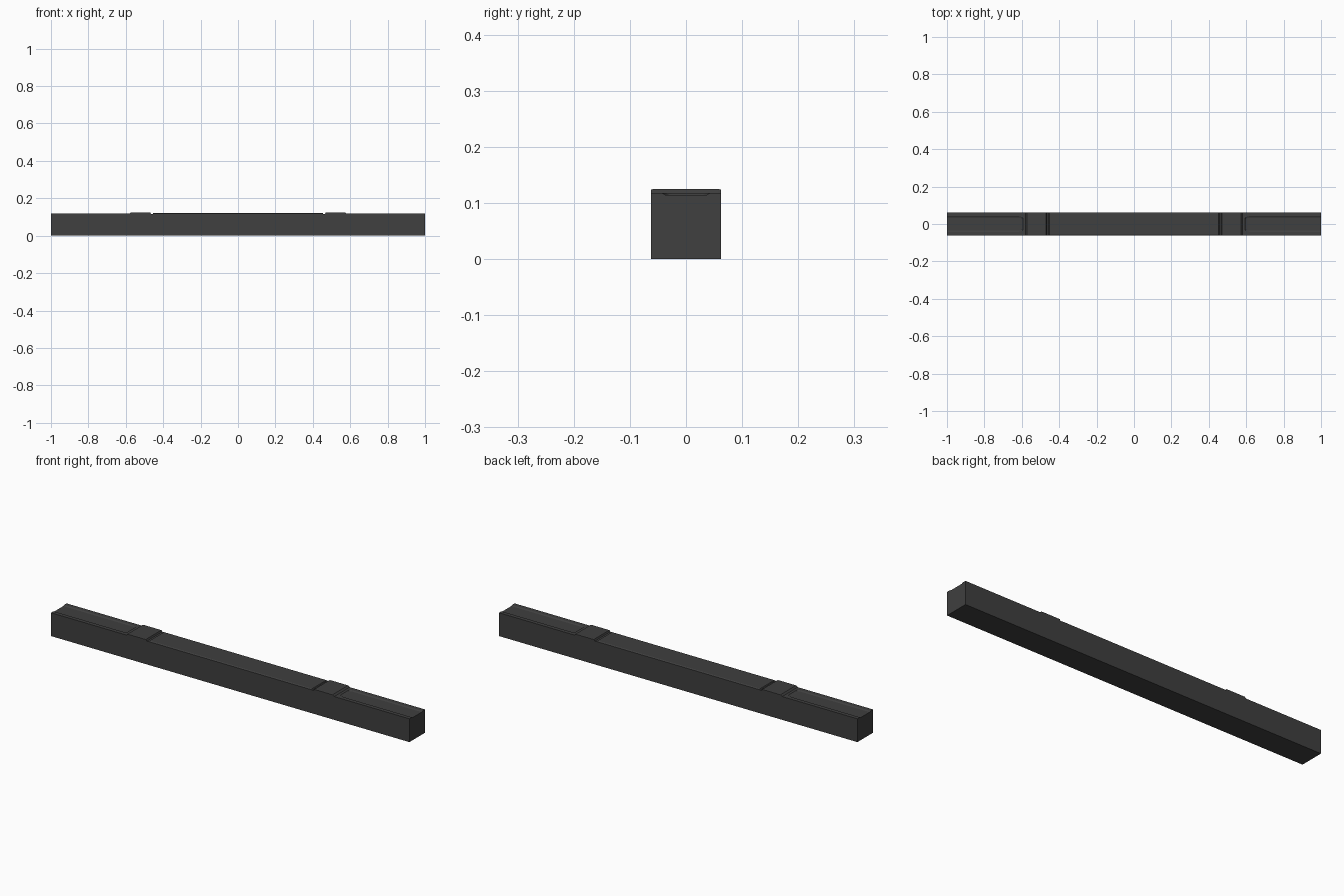
import bpy, bmesh

if "Cube" in bpy.data.objects:
    bpy.data.objects.remove(bpy.data.objects["Cube"])

mat = bpy.data.materials.new("dark_concrete")
mat.diffuse_color = (0.05, 0.05, 0.05, 1)
mat.use_nodes = True
mat.node_tree.nodes["Principled BSDF"].inputs["Base Color"].default_value = mat.diffuse_color
HW = 0.062


def loft(name, sections):
    # skin closed cross-sections (x, [(y, z), ...]) along x and cap both ends
    bm = bmesh.new()
    rings = [[bm.verts.new((x, y, z)) for y, z in pts] for x, pts in sections]
    n = len(rings[0])
    for a, b in zip(rings, rings[1:]):
        for i in range(n):
            bm.faces.new((a[i], a[(i + 1) % n], b[(i + 1) % n], b[i]))
    bm.faces.new(rings[0])
    bm.faces.new(rings[-1])
    bmesh.ops.remove_doubles(bm, verts=bm.verts, dist=1e-6)
    bmesh.ops.recalc_face_normals(bm, faces=bm.faces)
    me = bpy.data.meshes.new(name)
    bm.to_mesh(me)
    bm.free()
    me.materials.append(mat)
    ob = bpy.data.objects.new(name, me)
    bpy.context.collection.objects.link(ob)
    return ob


def section(z_edge, z_shoulder, y_groove, z_groove):
    # half the top profile, mirrored, over a flat base
    half = [(HW, 0), (HW, z_edge), (0.056, z_shoulder),
            (y_groove, z_shoulder), (y_groove - 0.006, z_groove)]
    return half + [(-y, z) for y, z in reversed(half)]


# right half stations: x, edge height, shoulder height, groove half width, groove height
stations = [
    (0.0, .118, .121, .041, .121),        # raised middle
    (0.453, .118, .121, .041, .121),
    (0.456, .117, .117, .041, .117),      # narrow slot
    (0.466, .117, .117, .041, .117),
    (0.470, .124, .125, .041, .125),      # rail seat pad
    (0.572, .124, .125, .041, .125),
    (0.580, .1175, .1175, .030, .1175),
    (0.594, .1175, .1175, .030, .1175),   # rounded end of the groove
    (0.598, .1175, .1175, .036, .1145),
    (0.606, .1175, .1175, .040, .1140),
    (0.618, .1175, .1175, .042, .1140),
    (1.0, .1175, .1175, .042, .1140),
]
right = [(s[0], section(*s[1:])) for s in stations]
left = [(-x, pts) for x, pts in reversed(right[1:])]
loft("sleeper_beam", left + right)
